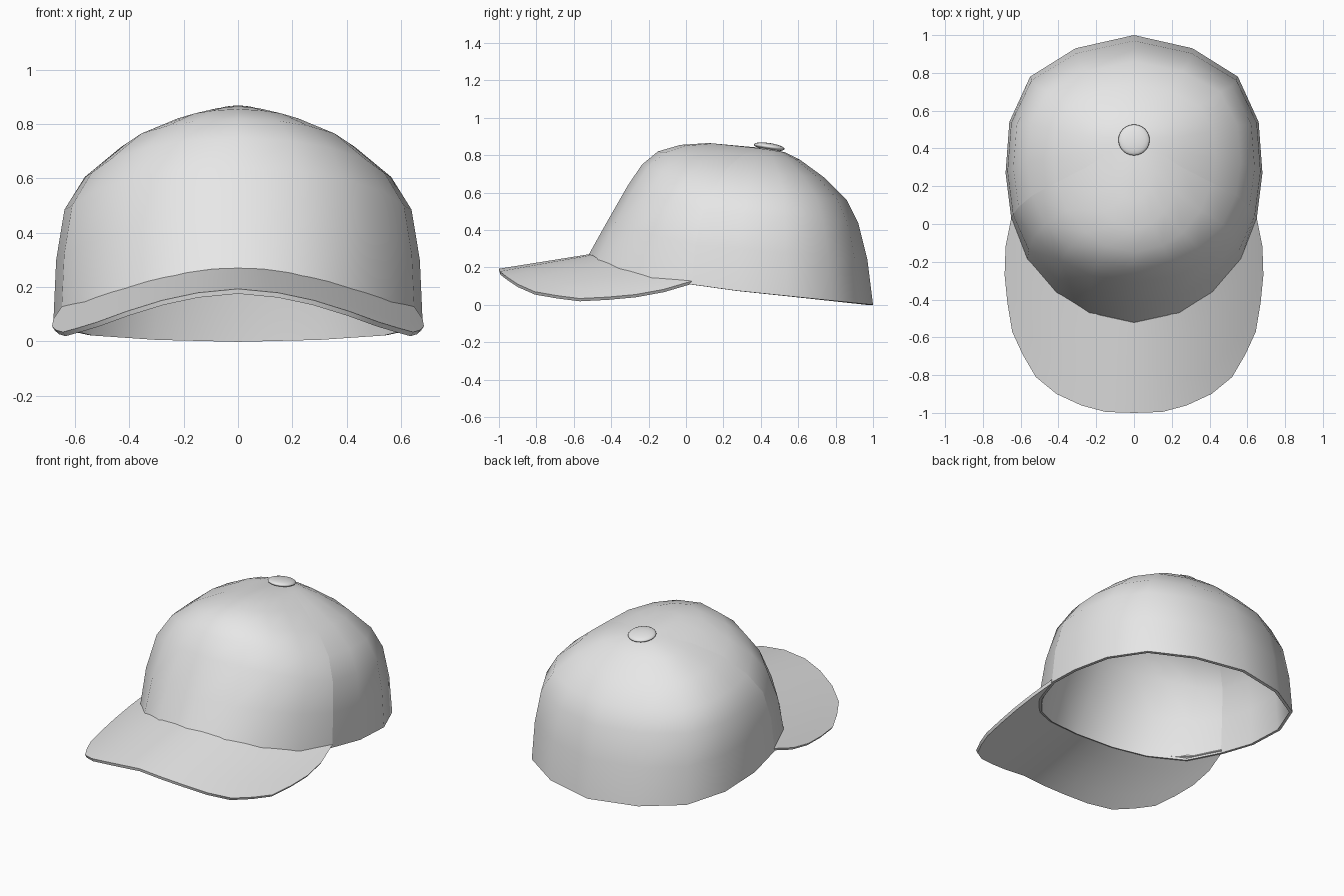
import bpy, bmesh, math

if "Cube" in bpy.data.objects:
    bpy.data.objects.remove(bpy.data.objects["Cube"])

grey = bpy.data.materials.new("light grey cloth")
grey.diffuse_color = (0.8, 0.8, 0.8, 1)
grey.use_nodes = True
grey.node_tree.nodes["Principled BSDF"].inputs["Base Color"].default_value = grey.diffuse_color


def lerp(a, b, t):
    return a + (b - a) * t


def brim_z(x, y):
    """Underside of the brim: arched across, sloping down forward."""
    return 0.175 + 0.16 * (y + 1) - 0.513 * abs(x) ** 1.85


def finish(bm, name, thickness=0.0, angle=60):
    mesh = bpy.data.meshes.new(name)
    bmesh.ops.recalc_face_normals(bm, faces=bm.faces)
    # open shells must face up / outward
    if sum(f.normal.z * f.calc_area() for f in bm.faces) < 0:
        bmesh.ops.reverse_faces(bm, faces=bm.faces)
    bm.to_mesh(mesh)
    bm.free()
    ob = bpy.data.objects.new(name, mesh)
    bpy.context.collection.objects.link(ob)
    mesh.materials.append(grey)
    bpy.ops.object.select_all(action='DESELECT')
    ob.select_set(True)
    bpy.context.view_layer.objects.active = ob
    if thickness:
        mod = ob.modifiers.new("thickness", 'SOLIDIFY')
        mod.thickness = thickness
        mod.offset = -1
        bpy.ops.object.modifier_apply(modifier=mod.name)
    bpy.ops.object.shade_smooth_by_angle(angle=math.radians(angle))
    return ob


# Right half of the crown's base outline, front to back; SEAM is the panel joint
half = [(0, -.53), (.235, -.48), (.41, -.37), (.565, -.19), (.65, .03),
        (.68, .27), (.66, .54), (.55, .78), (.31, .93), (0, 1)]
SEAM = 4
outline = half + [(-x, y) for x, y in half[-2:0:-1]]
N = len(outline)

# Crown rings: front y, z; seam y, z; back y, z; width factor
rings = [(-.53, .25, .03, .10, 1.0, .0, 1.0),
         (-.43, .43, .05, .32, .97, .24, .985),
         (-.31, .64, .09, .50, .92, .44, .94),
         (-.235, .75, .15, .62, .86, .56, .83),
         (-.15, .82, .22, .73, .74, .68, .63),
         (-.03, .855, .30, .80, .61, .775, .39),
         (.12, .865, .38, .838, .53, .815, .20)]

bm = bmesh.new()
rows = []
for i, (yf, zf, ys, zs, yb, zb, sx) in enumerate(rings):
    row = []
    for bx, by in outline:
        if by <= .03:
            t = (.03 - by) / .56
            y, z = lerp(ys, yf, t), lerp(zs, zf, t)
            if i == 0:
                z = brim_z(bx, by)
        else:
            t = (by - .03) / .97
            y, z = lerp(ys, yb, t), lerp(zs, zb, t)
        row.append(bm.verts.new((bx * sx, y, z)))
    rows.append(row)
apex = bm.verts.new((0, .45, .835))
for a, b in zip(rows, rows[1:]):
    for k in range(N):
        j = (k + 1) % N
        bm.faces.new((a[k], a[j], b[j], b[k]))
for k in range(N):
    bm.faces.new((rows[-1][k], rows[-1][(k + 1) % N], apex))
# crisp joint between the front and rear panels
for k in (SEAM, N - SEAM):
    for a, b in zip(rows, rows[1:]):
        bm.edges.get((a[k], b[k])).smooth = False
finish(bm, "crown", 0.018)

# Brim: strips from the crown's front edge out to the rounded lip
lip = [(0, -1), (.15, -.995), (.28, -.96), (.41, -.9), (.52, -.81), (.59, -.69),
       (.645, -.57), (.67, -.42), (.685, -.27), (.68, -.12), (.65, .03)]
root = []
for i in range(len(lip)):
    s = i * SEAM / (len(lip) - 1)
    k = min(int(s), SEAM - 1)
    (x0, y0), (x1, y1) = half[k], half[k + 1]
    root.append((lerp(x0, x1, s - k) * .98, lerp(y0, y1, s - k) + .008))


def both(points):
    return [(-x, y) for x, y in points[:0:-1]] + points


bm = bmesh.new()
cols = []
STEPS = 4
for (x0, y0), (x1, y1) in zip(both(root), both(lip)):
    col = []
    for s in range(STEPS + 1):
        x, y = lerp(x0, x1, s / STEPS), lerp(y0, y1, s / STEPS)
        col.append(bm.verts.new((x, y, brim_z(x, y) + .018)))
    cols.append(col)
for a, b in zip(cols, cols[1:]):
    for s in range(STEPS):
        bm.faces.new((a[s], a[s + 1], b[s + 1], b[s]))
finish(bm, "brim", 0.018, 45)

# Button on top, tilted with the crown
bm = bmesh.new()
bmesh.ops.create_uvsphere(bm, u_segments=24, v_segments=12, radius=1)
bmesh.ops.scale(bm, vec=(.083, .083, .02), verts=bm.verts)
button = finish(bm, "top_button")
button.location = (0, .445, .845)
button.rotation_euler.x = -0.15
